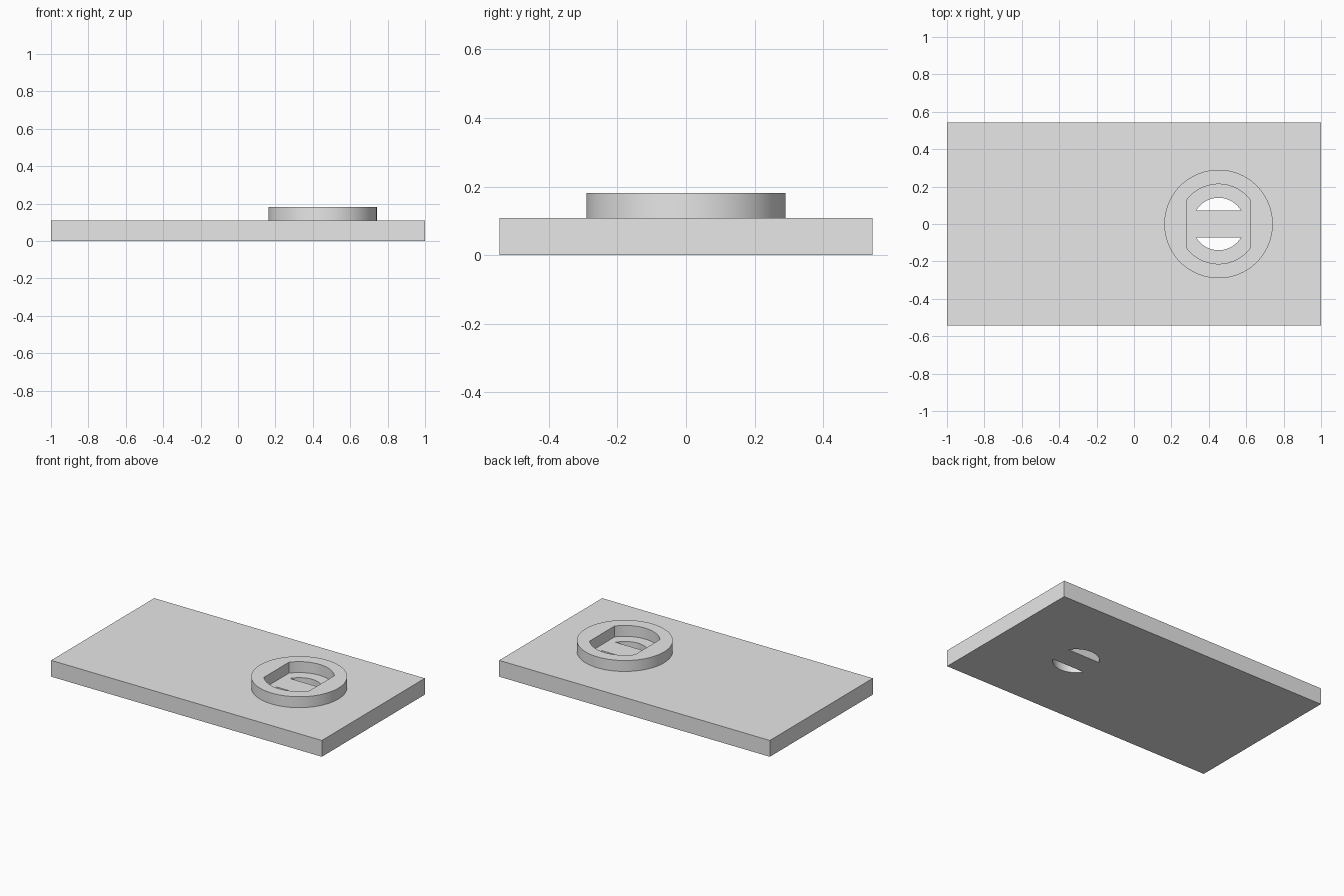
import bpy
import bmesh
import math

cube = bpy.data.objects.get("Cube")
if cube:
    bpy.data.objects.remove(cube, do_unlink=True)

LENGTH, WIDTH, THICK = 2.0, 1.087, 0.109
TOP = 0.182
CENTRE_X = 0.452
RING_R, POCKET_R, SLOT_R = 0.29, 0.213, 0.14
POCKET_HALF, BAR_HALF = 0.168, 0.073

grey = bpy.data.materials.new("light_grey")
grey.use_nodes = True
grey.diffuse_color = (0.8, 0.8, 0.8, 1)
grey.node_tree.nodes["Principled BSDF"].inputs["Base Color"].default_value = (0.8, 0.8, 0.8, 1)


def arc(radius, start, end, steps):
    """Points along an arc around the ring centre."""
    angles = [start + (end - start) * i / steps for i in range(steps + 1)]
    return [(CENTRE_X + radius * math.cos(a), radius * math.sin(a)) for a in angles]


def prism(name, outline, low, high):
    """Solid made by raising a flat outline from low to high."""
    bm = bmesh.new()
    face = bm.faces.new([bm.verts.new((x, y, low)) for x, y in outline])
    raised = bmesh.ops.extrude_face_region(bm, geom=[face])["geom"]
    verts = [v for v in raised if isinstance(v, bmesh.types.BMVert)]
    bmesh.ops.translate(bm, verts=verts, vec=(0, 0, high - low))
    bmesh.ops.recalc_face_normals(bm, faces=bm.faces)
    mesh = bpy.data.meshes.new(name)
    bm.to_mesh(mesh)
    bm.free()
    mesh.materials.append(grey)
    obj = bpy.data.objects.new(name, mesh)
    bpy.context.collection.objects.link(obj)
    return obj


def combine(target, other, operation):
    """Apply a boolean and remove the helper solid."""
    mod = target.modifiers.new(operation, "BOOLEAN")
    mod.operation = operation
    mod.solver = "EXACT"
    mod.object = other
    other.hide_render = True
    bpy.ops.object.select_all(action="DESELECT")
    bpy.context.view_layer.objects.active = target
    target.select_set(True)
    bpy.ops.object.modifier_apply(modifier=mod.name)
    bpy.data.objects.remove(other, do_unlink=True)


# Flat rectangular plate
hx, hy = LENGTH / 2, WIDTH / 2
plate = prism("plate_with_raised_ring", [(-hx, -hy), (hx, -hy), (hx, hy), (-hx, hy)], 0, THICK)

# Raised round collar
collar = prism("collar", arc(RING_R, 0, math.tau, 96)[:-1], THICK / 2, TOP)
combine(plate, collar, "UNION")

# Round pocket with two flat sides, down to the plate surface
a = math.acos(POCKET_HALF / POCKET_R)
outline = arc(POCKET_R, a, math.pi - a, 32) + arc(POCKET_R, math.pi + a, math.tau - a, 32)
combine(plate, prism("pocket_cutter", outline, THICK, TOP + 0.1), "DIFFERENCE")

# Two half-moon through slots with a bar between them
b = math.asin(BAR_HALF / SLOT_R)
for turn in (0, math.pi):
    slot = prism("slot_cutter", arc(SLOT_R, turn + b, turn + math.pi - b, 32), -0.1, TOP + 0.1)
    combine(plate, slot, "DIFFERENCE")

# Smooth round walls, crisp edges
bpy.ops.object.shade_smooth_by_angle(angle=math.radians(30))
